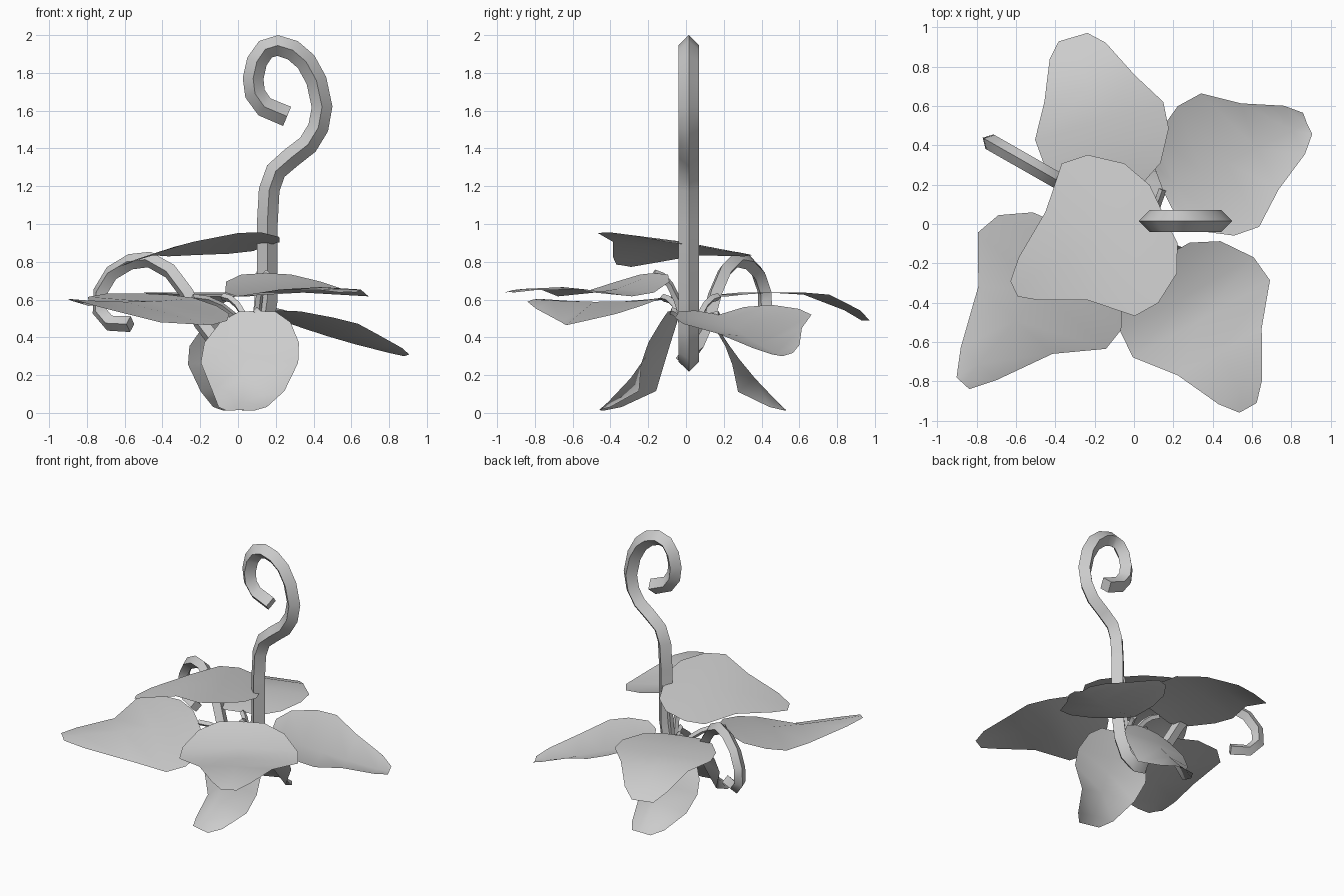
import bpy
import math
from mathutils import Vector

if "Cube" in bpy.data.objects:
    bpy.data.objects.remove(bpy.data.objects["Cube"])

UP = Vector((0, 0, 1))

# One plain grey for the whole plant
grey = bpy.data.materials.new("light_grey")
grey.use_nodes = True
colour = (0.6, 0.6, 0.6, 1)
grey.diffuse_color = colour
grey.node_tree.nodes["Principled BSDF"].inputs["Base Color"].default_value = colour


def make_object(name, verts, faces, angle):
    mesh = bpy.data.meshes.new(name)
    mesh.from_pydata([tuple(v) for v in verts], [], faces)
    mesh.materials.append(grey)
    obj = bpy.data.objects.new(name, mesh)
    bpy.context.collection.objects.link(obj)
    bpy.ops.object.select_all(action="DESELECT")
    obj.select_set(True)
    bpy.context.view_layer.objects.active = obj
    bpy.ops.object.shade_smooth_by_angle(angle=math.radians(angle))


def tube(name, path, side, radius):
    """Sweep a diamond section along a path lying in the plane across side."""
    verts, faces = [], []
    last = len(path) - 1
    for i, point in enumerate(path):
        along = (path[min(i + 1, last)] - path[max(i - 1, 0)]).normalized()
        out = side.cross(along).normalized()
        verts += [point + d * radius for d in (out, side, -out, -side)]
    for i in range(last):
        for k in range(4):
            a, b = i * 4 + k, i * 4 + (k + 1) % 4
            faces.append((a, b, b + 4, a + 4))
    faces.append((3, 2, 1, 0))
    faces.append(tuple(last * 4 + k for k in range(4)))
    make_object(name, verts, faces, 35)


# Leaf outline: position along the spine, half width there
OUTLINE = [(-0.66, 0.38), (-0.52, 0.72), (-0.22, 0.97), (0.05, 1.0),
           (0.4, 0.58), (0.83, 0.28), (1.0, 0.1)]


def leaf(name, base, mid, tip, width, left_lift=0, right_lift=0,
         fullness=1, curl=0, bump=0):
    """Bend the outline along a curved spine.

    The lifts raise the two edges; between middle and tip, curl bends
    both edges and bump raises the spine.
    """
    base, mid, tip = Vector(base), Vector(mid), Vector(tip)
    start = OUTLINE[0][0]
    axis = (tip - base).normalized()
    left = UP.cross(axis).normalized()
    normal = axis.cross(left)
    verts, faces = [], []
    for s, w in OUTLINE:
        # quadratic spine through base, mid and tip
        spine = (base * (s * (s - 1) / (start * (start - 1)))
                 + mid * ((s - start) * (s - 1) / start)
                 + tip * (s * (s - start) / (1 - start)))
        bend = 0
        if s > 0:
            w = w ** fullness
            arch = 4 * s * (1 - s)
            bend = curl * arch
            spine += normal * bump * arch
        verts += [spine + (left * width + normal * (left_lift + bend)) * w,
                  spine,
                  spine + (normal * (right_lift + bend) - left * width) * w]
    for i in range(len(OUTLINE) - 1):
        for k in range(2):
            a = i * 3 + k
            faces.append((a, a + 3, a + 4, a + 1))
    make_object(name, verts, faces, 60)


def petiole(name, end):
    """Thin arching stalk from the crown to a leaf base."""
    start, end = Vector((0.09, 0.02, 0.35)), Vector(end)
    bend = Vector((start.x * 0.6 + end.x * 0.4,
                   start.y * 0.6 + end.y * 0.4, end.z))
    path = []
    for i in range(6):
        t = i / 5
        path.append(start * (1 - t) ** 2 + bend * 2 * t * (1 - t) + end * t * t)
    flat = end - start
    flat.z = 0
    tube(name, path, UP.cross(flat).normalized(), 0.02)


# Tall stem with a curled top and a hooked foot
stem_path = [(-0.07, 0.29), (0, 0.272), (0.08, 0.32), (0.13, 0.43), (0.155, 0.6),
             (0.155, 1.0), (0.165, 1.18), (0.2, 1.28), (0.28, 1.35),
             (0.37, 1.42), (0.425, 1.51), (0.445, 1.62), (0.415, 1.76),
             (0.36, 1.86), (0.29, 1.92), (0.21, 1.945), (0.145, 1.925),
             (0.1, 1.86), (0.08, 1.77), (0.09, 1.69), (0.14, 1.62), (0.26, 1.57)]
tube("curled_stem", [Vector((x, 0.015, z)) for x, z in stem_path],
     Vector((0, 1, 0)), 0.055)

# Small tendril, curling out in a slanted upright plane
tendril_path = [(0.03, 0.29), (-0.1, 0.35), (-0.2, 0.48), (-0.27, 0.63),
                (-0.36, 0.75), (-0.47, 0.812), (-0.57, 0.8), (-0.67, 0.74),
                (-0.73, 0.64), (-0.735, 0.54), (-0.68, 0.475), (-0.57, 0.47)]
heading = Vector((-1, 0.57, 0)).normalized()
tube("tendril", [Vector((x, -0.57 * x, z)) for x, z in tendril_path],
     UP.cross(heading), 0.042)

# Leaves: base, middle, tip, half width, edge lifts, fullness, curl, bump
leaves = {
    "top_leaf": ((0.15, 0.05, 0.885), (-0.16, -0.07, 0.905), (-0.61, -0.33, 0.78),
                 0.43, 0.05, -0.075),
    "back_left_leaf": ((0.145, 0.175, 0.52), (0.445, 0.305, 0.415),
                       (0.88, 0.51, 0.3), 0.37, 0.11, 0.06, 0.8, 0.03),
    "front_left_leaf": ((0.15, -0.17, 0.74), (0.33, -0.46, 0.63),
                        (0.58, -0.935, 0.64), 0.4, -0.02, -0.02, 0.9, 0, 0.06),
    "front_right_leaf": ((-0.24, -0.12, 0.61), (-0.45, -0.32, 0.59),
                         (-0.87, -0.81, 0.6), 0.44, -0.11, 0.04, 1, -0.08),
    "back_leaf": ((-0.08, 0.17, 0.615), (-0.17, 0.5, 0.635),
                  (-0.31, 0.95, 0.49), 0.34, 0, 0, 0.65, 0, 0.025),
    "front_drooping_leaf": ((0.1, -0.08, 0.54), (0.055, -0.2, 0.31),
                            (0.01, -0.46, 0.015), 0.265, -0.02, -0.02, 0.55, -0.14),
    "back_drooping_leaf": ((0, 0.14, 0.5), (0, 0.27, 0.3),
                           (0, 0.53, 0.015), 0.265, -0.02, -0.02, 0.55, -0.14),
}
for name, shape in leaves.items():
    leaf(name, *shape)
    petiole(name.replace("leaf", "petiole"), shape[0])
